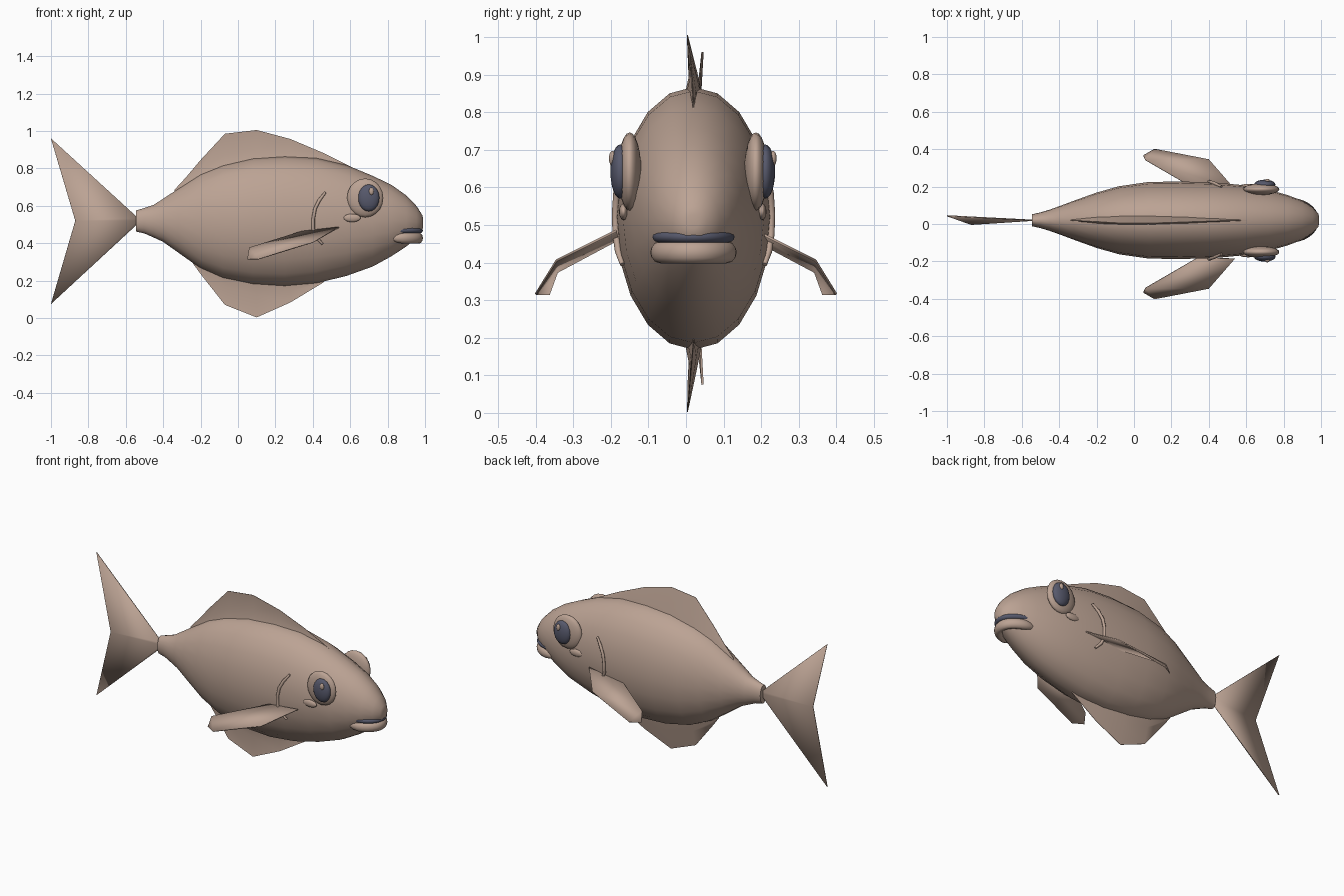
import bpy, bmesh, math
from mathutils import Vector

if "Cube" in bpy.data.objects:
    bpy.data.objects.remove(bpy.data.objects["Cube"])

MID = 0.02  # y of the body's mirror plane


def material(name, rgb):
    m = bpy.data.materials.new(name)
    m.diffuse_color = (*rgb, 1)
    m.use_nodes = True
    m.node_tree.nodes["Principled BSDF"].inputs["Base Color"].default_value = m.diffuse_color
    return m


SKIN = material("tan skin", (0.50, 0.365, 0.295))
SLATE = material("slate blue", (0.095, 0.10, 0.15))


def finish(name, bm, mat, angle=40):
    bmesh.ops.recalc_face_normals(bm, faces=bm.faces)
    me = bpy.data.meshes.new(name)
    bm.to_mesh(me)
    bm.free()
    me.materials.append(mat)
    ob = bpy.data.objects.new(name, me)
    bpy.context.collection.objects.link(ob)
    bpy.ops.object.select_all(action='DESELECT')
    ob.select_set(True)
    bpy.context.view_layer.objects.active = ob
    bpy.ops.object.shade_smooth_by_angle(angle=math.radians(angle))
    return ob


def loft(name, rings, mat, angle=40):
    """Skin a row of equal-sized closed rings and cap both ends."""
    bm = bmesh.new()
    rows = [[bm.verts.new(p) for p in r] for r in rings]
    n = len(rows[0])
    for a, b in zip(rows, rows[1:]):
        for i in range(n):
            j = (i + 1) % n
            bm.faces.new((a[i], a[j], b[j], b[i]))
    bm.faces.new(rows[0])
    bm.faces.new(rows[-1])
    return finish(name, bm, mat, angle)


def tube(name, path, ru, rz, mat, sides=10):
    """Tube along a path; path items are (point, scale)."""
    rings = []
    for i, (p, s) in enumerate(path):
        t = (Vector(path[min(i + 1, len(path) - 1)][0]) - Vector(path[max(i - 1, 0)][0])).normalized()
        side = t.cross(Vector((0, 0, 1)) if abs(t.z) < 0.6 else Vector((0, 1, 0))).normalized()
        up = side.cross(t)
        rings.append([Vector(p) + side * (math.cos(a) * ru * s) + up * (math.sin(a) * rz * s)
                      for a in (2 * math.pi * k / sides for k in range(sides))])
    return loft(name, rings, mat, 50)


def ellipsoid(name, centre, radii, mat):
    bm = bmesh.new()
    bmesh.ops.create_uvsphere(bm, u_segments=20, v_segments=12, radius=1)
    for v in bm.verts:
        x, y, z = v.co
        v.co = Vector((x, -z, y)) * Vector((1, 1, 1)).length / math.sqrt(3)
        v.co = Vector([c + r * q for c, r, q in zip(centre, radii, v.co)])
    return finish(name, bm, mat, 60)


# Body: x, underside z, back z, half width
BODY = [(-.545, .462, .575, .032), (-.50, .452, .588, .042), (-.45, .43, .605, .057),
        (-.40, .407, .638, .075), (-.32, .35, .69, .105), (-.20, .265, .77, .148),
        (-.08, .21, .82, .182), (.08, .177, .857, .205), (.25, .168, .867, .207),
        (.42, .186, .857, .203), (.58, .225, .818, .188), (.72, .275, .76, .163),
        (.82, .33, .712, .135), (.90, .382, .655, .105), (.955, .43, .598, .07),
        (.985, .465, .55, .036), (.99, .49, .53, .015)]


def body_at(x):
    for a, b in zip(BODY, BODY[1:]):
        if a[0] <= x <= b[0]:
            f = (x - a[0]) / (b[0] - a[0])
            return [p + (q - p) * f for p, q in zip(a, b)]


def body_side(x, z):
    """Half width of the body at a given x and z."""
    _, lo, hi, w = body_at(x)
    k = (z - (lo + hi) / 2) / ((hi - lo) / 2)
    return w * math.sqrt(max(0, 1 - k * k))


loft("body", [[(x, MID + w * math.cos(a), (lo + hi) / 2 + (hi - lo) / 2 * math.sin(a))
               for a in (2 * math.pi * k / 20 for k in range(20))]
              for x, lo, hi, w in BODY], SKIN, 50)


# Back and belly fins: outer edge (x, z), thick at the root and sharp at the edge
def ridge_fin(name, edge, top):
    rings = []
    n = len(edge) - 1
    sign = 1 if top else -1
    for i, (x, z) in enumerate(edge):
        b = body_at(x)
        root = b[2] if top else b[1]
        h = max(0.0, sign * (z - root))
        w = 0.004 + 0.024 * math.sin(math.pi * i / n)
        yt = MID - min(0.016, h * 0.11)
        inner, mid = root - sign * 0.03, root + sign * h * 0.3
        rings.append([(x, MID - w, inner), (x, MID - w * .4, mid), (x, yt - .001, z),
                      (x, yt + .001, z), (x, MID + w * .4, mid), (x, MID + w, inner)])
    loft(name, rings, SKIN, 60)


ridge_fin("dorsal_fin", [(-.34, .685), (-.28, .75), (-.20, .845), (-.07, .985), (.10, 1.005),
                         (.28, .957), (.45, .885), (.61, .805)], True)
ridge_fin("belly_fin", [(-.24, .29), (-.20, .235), (-.07, .07), (.10, .003), (.28, .083),
                        (.46, .192)], False)


def plate(name, faces, points, thick, mat=SKIN):
    """Thin sheet from a few points, thickened by a modifier."""
    bm = bmesh.new()
    vs = [bm.verts.new(p) for p in points]
    for f in faces:
        bm.faces.new([vs[i] for i in f])
    ob = finish(name, bm, mat, 25)
    mod = ob.modifiers.new("thickness", 'SOLIDIFY')
    mod.thickness, mod.offset = thick, 0
    return ob


# Tail fin: forked, its middle bowed sideways
plate("tail_fin", [(0, 1, 3, 2), (2, 3, 5, 4)],
      [(-.535, MID, .535), (-1, .044, .96), (-.535, MID, .52), (-.87, -.002, .52),
       (-.535, MID, .505), (-1, .044, .075)], 0.006)

for s, label in ((-1, "right"), (1, "left")):
    # Pectoral fin, folded down along its outer third
    plate(label + "_pectoral_fin", [(0, 1, 2, 3), (2, 4, 5, 3)],
          [(.54, s * .185, .485), (.34, s * .18, .462), (.06, s * .343, .375),
           (.40, s * .345, .405), (.05, s * .365, .315), (.11, s * .40, .315)], 0.006)

    # Eye, iris, glint and cheek bump
    def at(x, y, z):
        return (x, MID - .002 + s * y, z)
    ellipsoid(label + "_eye", at(.68, .168, .642), (.097, .031, .104), SKIN)
    ellipsoid(label + "_iris", at(.699, .193, .642), (.057, .026, .072), SLATE)
    ellipsoid(label + "_eye_glint", at(.713, .214, .677), (.013, .009, .02), SKIN)
    ellipsoid(label + "_cheek_bump", at(.61, .184, .535), (.046, .012, .022), SKIN)

    # Gill ridge following the flank
    path = [((x, MID + s * (body_side(x, z) + .005), z), k) for x, z, k in
            ((.467, .672, .7), (.435, .63, 1), (.412, .585, 1), (.402, .53, 1),
             (.402, .475, 1), (.42, .43, 1), (.452, .395, .7))]
    tube(label + "_gill_ridge", path, .009, .009, SKIN, 8)

# Lips: bars curved around the snout
for name, z, rz, w, mat in (("upper_lip", .468, .017, .094, SLATE),
                            ("lower_lip", .427, .030, .099, SKIN)):
    path = []
    for i in range(17):
        a = math.pi * i / 16 - math.pi / 2
        scale = (.35, .75, .95)[min(i, 16 - i)] if min(i, 16 - i) < 3 else 1
        path.append(((.82 + .145 * math.cos(a), MID + w * math.sin(a), z), scale))
    tube(name, path, .024, rz, mat, 12)
